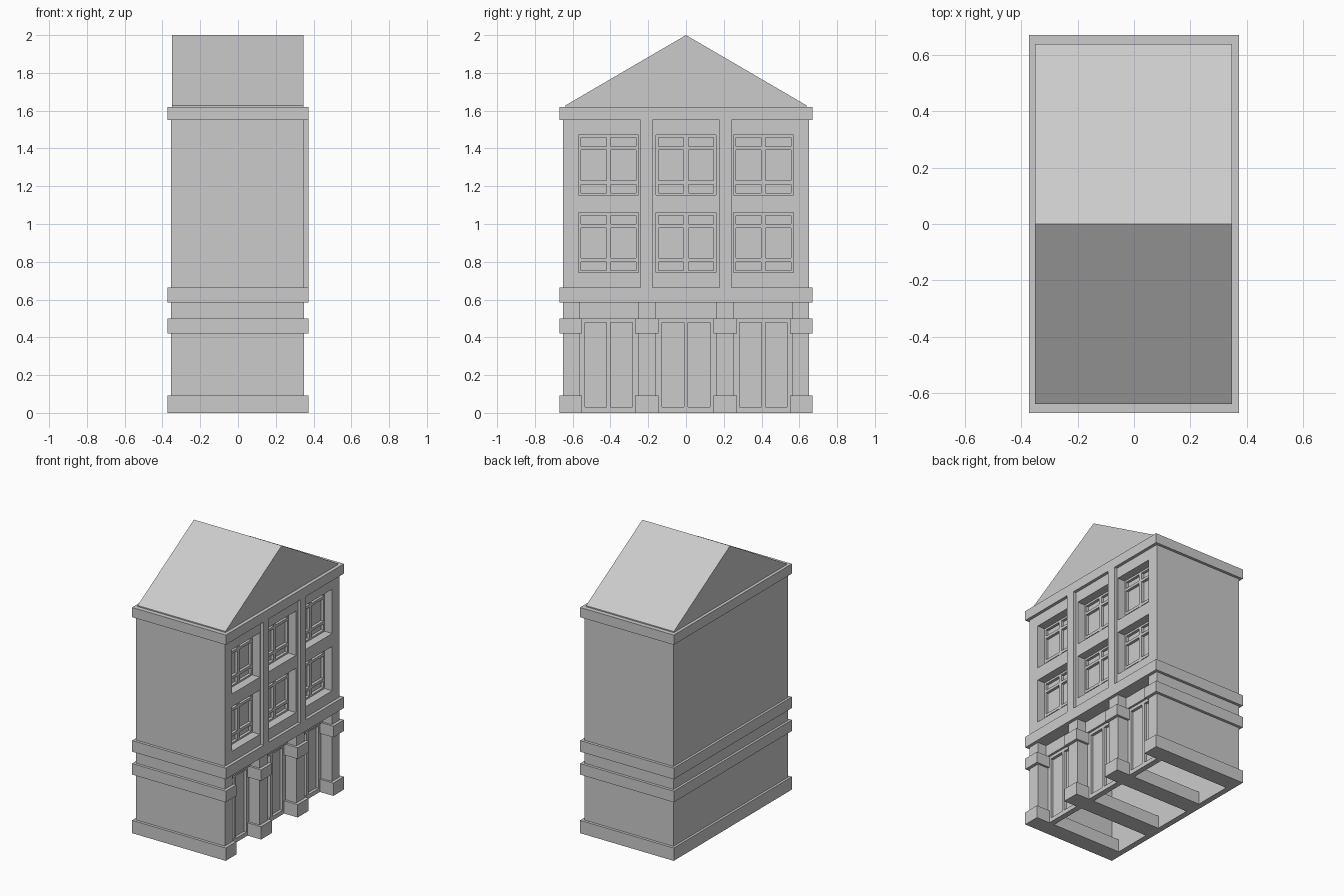
import bpy, bmesh
from mathutils import Vector

if "Cube" in bpy.data.objects:
    bpy.data.objects.remove(bpy.data.objects["Cube"])


def boxes(name, items):
    """One object from boxes given as (x0, x1, y0, y1, z0, z1)."""
    bm = bmesh.new()
    for x0, x1, y0, y1, z0, z1 in items:
        vs = bmesh.ops.create_cube(bm, size=1)['verts']
        for v in vs:
            v.co = Vector(((x0 + x1) / 2 + v.co.x * (x1 - x0),
                           (y0 + y1) / 2 + v.co.y * (y1 - y0),
                           (z0 + z1) / 2 + v.co.z * (z1 - z0)))
    me = bpy.data.meshes.new(name)
    bm.to_mesh(me)
    bm.free()
    ob = bpy.data.objects.new(name, me)
    bpy.context.collection.objects.link(ob)
    return ob


def cut(ob, name, items):
    """Carve boxes out of an object, then drop the cutter."""
    cutter = boxes(name, items)
    cutter.hide_render = True
    mod = ob.modifiers.new(name, 'BOOLEAN')
    mod.operation = 'DIFFERENCE'
    mod.solver = 'EXACT'
    mod.object = cutter
    bpy.context.view_layer.objects.active = ob
    bpy.ops.object.modifier_apply(modifier=mod.name)
    bpy.data.objects.remove(cutter)


BAYS = (-0.41, 0, 0.41)

# Upper storeys with recessed windows and sunk panes
openings, panes = [], []
for c in BAYS:
    for z in (0.742, 1.153):
        openings.append((0.29, 0.45, c - 0.158, c + 0.158, z, z + 0.318))
        for a, b in ((-0.146, -0.012), (0.012, 0.146)):
            for lo, hi in ((0.012, 0.057), (0.077, 0.238), (0.257, 0.304)):
                panes.append((0.27, 0.31, c + a, c + b, z + lo, z + hi))
body = boxes("upper_walls", [(-0.355, 0.35, -0.65, 0.65, 0.585, 1.62)])
cut(body, "window_cutter", openings)
cut(body, "pane_cutter", panes)

# Piers between the window bays
boxes("window_piers", [(0.34, 0.372, c - 0.032, c + 0.032, 0.66, 1.555)
                       for c in (-0.21, 0.21)])

# Cornice and floor band; split around the deep window recesses is not needed
boxes("cornice", [(-0.372, 0.372, -0.67, 0.67, 1.55, 1.62)])
boxes("floor_band", [(-0.372, 0.372, -0.67, 0.67, 0.585, 0.665)])

# Ground floor shell: back and two sides
boxes("ground_walls", [(-0.355, -0.33, -0.65, 0.65, 0, 0.59),
                       (-0.355, 0.27, -0.65, -0.62, 0, 0.59),
                       (-0.355, 0.27, 0.62, 0.65, 0, 0.59)])
boxes("middle_band", [(-0.372, -0.34, -0.67, 0.67, 0.42, 0.5),
                      (-0.372, 0.3, -0.67, -0.63, 0.42, 0.5),
                      (-0.372, 0.3, 0.63, 0.67, 0.42, 0.5)])

# Door wall with sunk door leaves, and the lintels above
doors = boxes("door_wall", [(0.225, 0.265, -0.6, 0.6, 0, 0.5)])
cut(doors, "door_cutter", [(0.245, 0.3, c + a, c + b, 0.03, 0.478)
                           for c in BAYS
                           for a, b in ((-0.126, -0.011), (0.011, 0.126))])
boxes("lintels", [(0.225, 0.28, c - 0.165, c + 0.165, 0.5, 0.59) for c in BAYS])

# Pillars: shaft, capital and a base running the full depth
shafts, caps, bases = [], [], []
for s in (-1, 1):
    for (a, b), (c, d) in (((0.162, 0.254), (0.145, 0.27)),
                           ((0.565, 0.65), (0.55, 0.67))):
        y0, y1 = sorted((s * a, s * b))
        w0, w1 = sorted((s * c, s * d))
        shafts.append((0.23, 0.35, y0, y1, 0.05, 0.59))
        caps.append((0.24, 0.372, w0, w1, 0.42, 0.5))
        bases.append((-0.36, 0.372, w0, w1, 0, 0.092))
boxes("pillar_shafts", shafts)
boxes("pillar_capitals", caps)
boxes("pillar_bases", bases)
boxes("back_base", [(-0.372, -0.33, -0.67, 0.67, 0, 0.092)])

# Gabled roof on a low plinth
roof = boxes("roof", [(-0.35, 0.347, -0.638, 0.638, 1.615, 1.628)])
bm = bmesh.new()
bm.from_mesh(roof.data)
bm.faces.ensure_lookup_table()
top = max(bm.faces, key=lambda f: f.calc_center_median().z)
ext = bmesh.ops.extrude_face_region(bm, geom=[top])
bmesh.ops.delete(bm, geom=[top], context='FACES_ONLY')
for v in [g for g in ext['geom'] if isinstance(g, bmesh.types.BMVert)]:
    v.co.y, v.co.z = 0, 2.0
bmesh.ops.remove_doubles(bm, verts=bm.verts, dist=0.0005)
bmesh.ops.recalc_face_normals(bm, faces=bm.faces)
bm.to_mesh(roof.data)
bm.free()
